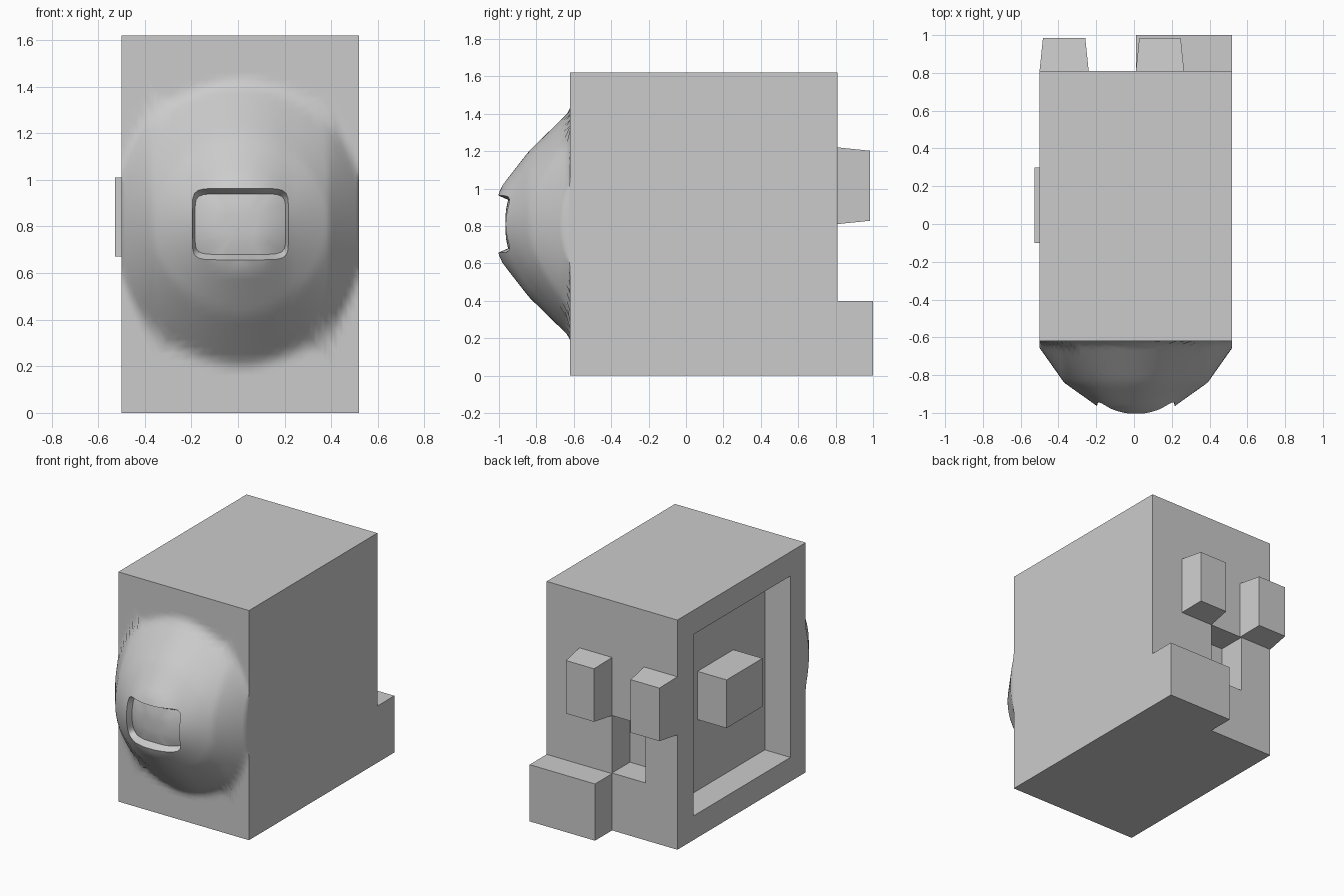
import bpy, bmesh, math

if "Cube" in bpy.data.objects:
    bpy.data.objects.remove(bpy.data.objects["Cube"])


def block(name, x, y, z, inset=0.0):
    """Box from ranges; inset tapers the +y end."""
    bm = bmesh.new()
    bmesh.ops.create_cube(bm, size=1)
    for v in bm.verts:
        back = v.co.y > 0
        sx, sz = (1 if v.co.x > 0 else -1), (1 if v.co.z > 0 else -1)
        d = inset if back else 0
        v.co = (x[sx > 0] - sx * d, y[back], z[sz > 0] - sz * d)
    me = bpy.data.meshes.new(name)
    bm.to_mesh(me)
    bm.free()
    ob = bpy.data.objects.new(name, me)
    bpy.context.collection.objects.link(ob)
    return ob


def cut(target, cutter):
    mod = target.modifiers.new("cut", 'BOOLEAN')
    mod.operation, mod.solver, mod.object = 'DIFFERENCE', 'EXACT', cutter
    bpy.context.view_layer.objects.active = target
    bpy.ops.object.modifier_apply(modifier=mod.name)
    bpy.data.objects.remove(cutter)


X0, X1, FRONT, BACK, TOP = -0.50, 0.52, -0.62, 0.81, 1.62
CX, CZ = 0.01, 0.81

# main body with side recess and back notch
body = block("body", (X0, X1), (FRONT, BACK), (0, TOP))
cut(body, block("side_cutter", (-0.6, -0.3), (-0.45, 0.63), (0.17, 1.45)))
cut(body, block("back_cutter", (-0.25, 0.01), (0.61, 0.9), (0.405, 0.81)))

# open the front, which the bulge closes
bm = bmesh.new()
bm.from_mesh(body.data)
front = [f for f in bm.faces if all(abs(v.co.y - FRONT) < 1e-4 for v in f.verts)]
bmesh.ops.delete(bm, geom=front, context='FACES')
bm.to_mesh(body.data)
bm.free()

# blocks on the side and back
block("side_block", (-0.527, -0.3), (-0.1, 0.3), (0.67, 1.01))
block("back_block_left", (X0, -0.24), (BACK, 0.985), (0.81, 1.22), 0.018)
block("back_block_right", (0.01, 0.265), (BACK, 0.985), (0.81, 1.22), 0.018)
block("foot_block", (0.01, X1), (BACK, 1.0), (0, 0.4))


def lerp_table(table, t):
    for (a, fa), (b, fb) in zip(table, table[1:]):
        if t <= b:
            return fa + (fb - fa) * (t - a) / (b - a)
    return table[-1][1]


SIDE = [(0, 0), (0.21, 0.235), (0.38, 0.39), (0.51, 0.57)]
DOME = [(0, 0.40), (0.16, 0.383), (0.21, 0.36), (0.39, 0.22), (0.605, 0), (9, 0)]


def height(dx, dz):
    return lerp_table(DOME, math.hypot(lerp_table(SIDE, abs(dx)), dz))


def radius(ang, a, b, n):
    """Distance to a rounded rectangle along an angle."""
    return (abs(math.cos(ang) / a) ** n + abs(math.sin(ang) / b) ** n) ** (-1 / n)


# bulging front with rimmed rectangular pocket
corner = math.atan2(0.81, 0.51)
quad = [corner * i / 12 for i in range(12)]
quad += [corner + (math.pi / 2 - corner) * i / 8 for i in range(8)]
angles = quad + [math.pi / 2] + [math.pi - a for a in reversed(quad)]
angles += [a + math.pi for a in angles[1:-1]]

bm = bmesh.new()
rings = []


def ring(radii, drop=0.0, flat=False):
    verts = []
    for a, r in zip(angles, radii):
        dx, dz = r * math.cos(a), r * math.sin(a)
        h = 0 if flat else height(dx, dz) - drop
        verts.append(bm.verts.new((CX + dx, FRONT - h, CZ + dz)))
    rings.append(verts)


outer = [min(0.51 / max(abs(math.cos(a)), 1e-6), 0.81 / max(abs(math.sin(a)), 1e-6)) for a in angles]
rim = [radius(a, 0.228, 0.175, 7) for a in angles]
ring(outer, flat=True)
for i in range(21):
    s = i / 20
    ring([o + (r - o) * s for o, r in zip(outer, rim)])
ring([radius(a, 0.206, 0.153, 8) for a in angles])
ring([radius(a, 0.194, 0.130, 8) for a in angles], 0.055)
for s in (0.66, 0.33):
    ring([s * radius(a, 0.194, 0.130, 8) for a in angles], 0.05)
n = len(angles)
for r0, r1 in zip(rings, rings[1:]):
    for i in range(n):
        j = (i + 1) % n
        bm.faces.new((r0[i], r0[j], r1[j], r1[i]))
bm.faces.new(rings[-1])
bmesh.ops.remove_doubles(bm, verts=bm.verts, dist=1e-5)
bmesh.ops.recalc_face_normals(bm, faces=bm.faces)
bm.faces.ensure_lookup_table()
if max(bm.faces, key=lambda f: len(f.verts)).normal.y > 0:
    bmesh.ops.reverse_faces(bm, faces=bm.faces)
me = bpy.data.meshes.new("front_bulge")
bm.to_mesh(me)
bm.free()
bulge = bpy.data.objects.new("front_bulge", me)
bpy.context.collection.objects.link(bulge)
bpy.ops.object.select_all(action='DESELECT')
bulge.select_set(True)
bpy.context.view_layer.objects.active = bulge
bpy.ops.object.shade_smooth_by_angle(angle=math.radians(42))
